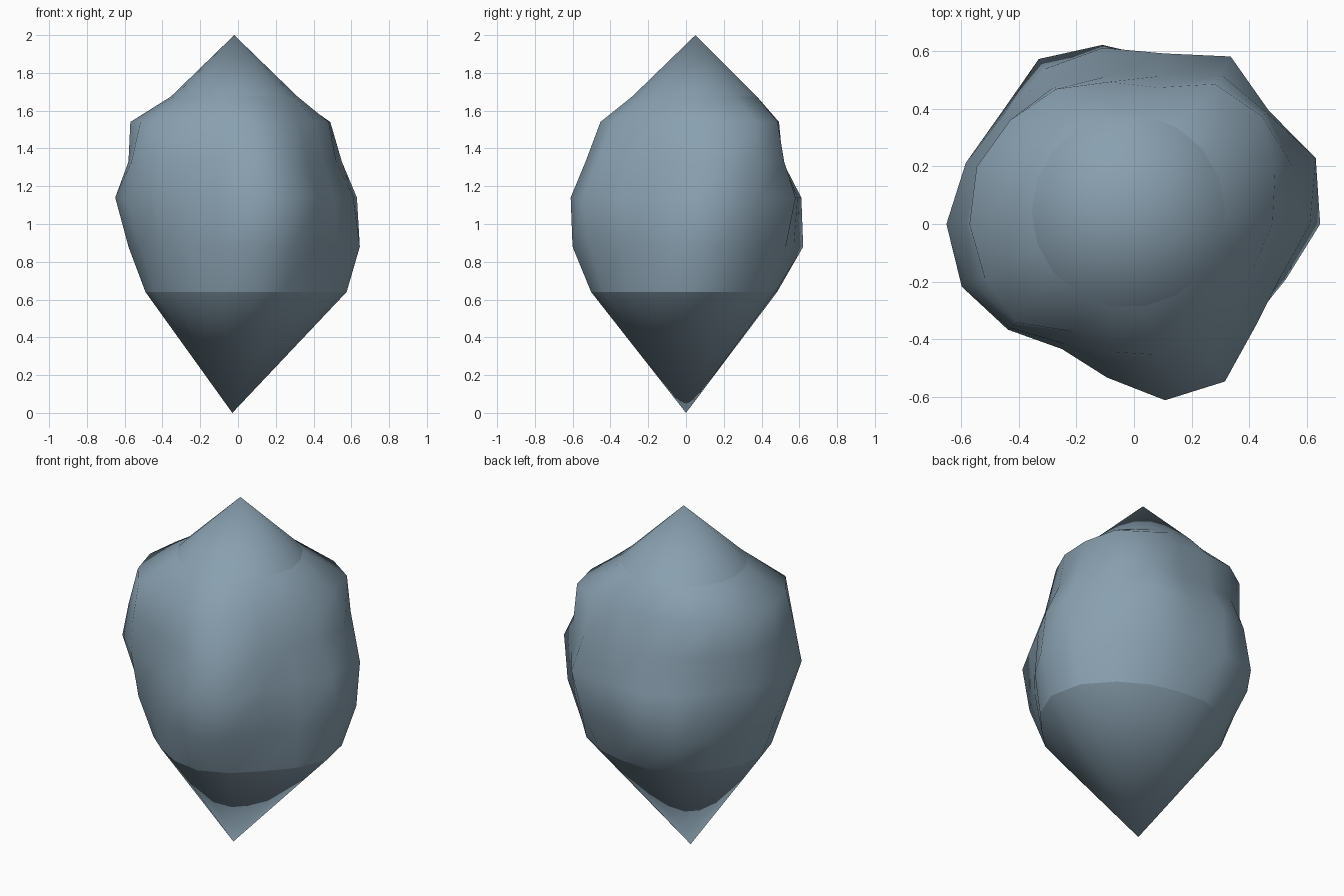
import bpy, bmesh, math

if "Cube" in bpy.data.objects:
    bpy.data.objects.remove(bpy.data.objects["Cube"])

# Height and outline radii (every 20 degrees, counter-clockwise from +x) of each ring
RINGS = [
    (0.64, [.575, .57, .53, .50, .48, .49, .49, .49, .49, .49, .47, .45, .45, .48, .51, .50, .49, .53]),
    (0.88, [.645, .65, .59, .61, .58, .63, .66, .60, .58, .58, .55, .53, .50, .54, .61, .59, .53, .56]),
    (1.14, [.61, .67, .61, .67, .60, .62, .62, .59, .62, .65, .635, .57, .50, .54, .62, .63, .55, .54]),
    (1.33, [.52, .585, .60, .60, .52, .52, .55, .56, .58, .58, .60, .56, .48, .49, .54, .54, .48, .48]),
    (1.54, [.48, .52, .58, .56, .48, .50, .54, .56, .58, .57, .55, .53, .43, .45, .46, .45, .42, .44]),
]
N = 18

rock_colour = bpy.data.materials.new("blue_grey_stone")
rock_colour.diffuse_color = (0.25, 0.35, 0.43, 1)
rock_colour.use_nodes = True
rock_colour.node_tree.nodes["Principled BSDF"].inputs["Base Color"].default_value = rock_colour.diffuse_color

bm = bmesh.new()


def add_ring(z, radii, cx=0, cy=0):
    return [bm.verts.new((cx + r * math.cos(math.tau * i / N),
                          cy + r * math.sin(math.tau * i / N), z))
            for i, r in enumerate(radii)]


# Body rings, plus the nearly round shoulder below the tip
rings = [add_ring(z, radii) for z, radii in RINGS]
rings.append(add_ring(1.675, [0.335] * N, -0.02, 0.045))
bottom = bm.verts.new((-0.03, 0, 0))
top = bm.verts.new((-0.02, 0.05, 2))

# Side walls and the two pointed ends
for i in range(N):
    j = (i + 1) % N
    for low, high in zip(rings, rings[1:]):
        bm.faces.new((low[i], low[j], high[j], high[i]))
    bm.faces.new((bottom, rings[0][j], rings[0][i]))
    bm.faces.new((rings[-1][i], rings[-1][j], top))

# Smooth shading with a crease where each pointed end meets the body
for f in bm.faces:
    f.smooth = True
for ring in (rings[0], rings[-1]):
    for i in range(N):
        bm.edges.get((ring[i], ring[(i + 1) % N])).smooth = False

mesh = bpy.data.meshes.new("boulder")
bm.to_mesh(mesh)
bm.free()
mesh.materials.append(rock_colour)
boulder = bpy.data.objects.new("boulder", mesh)
bpy.context.collection.objects.link(boulder)
